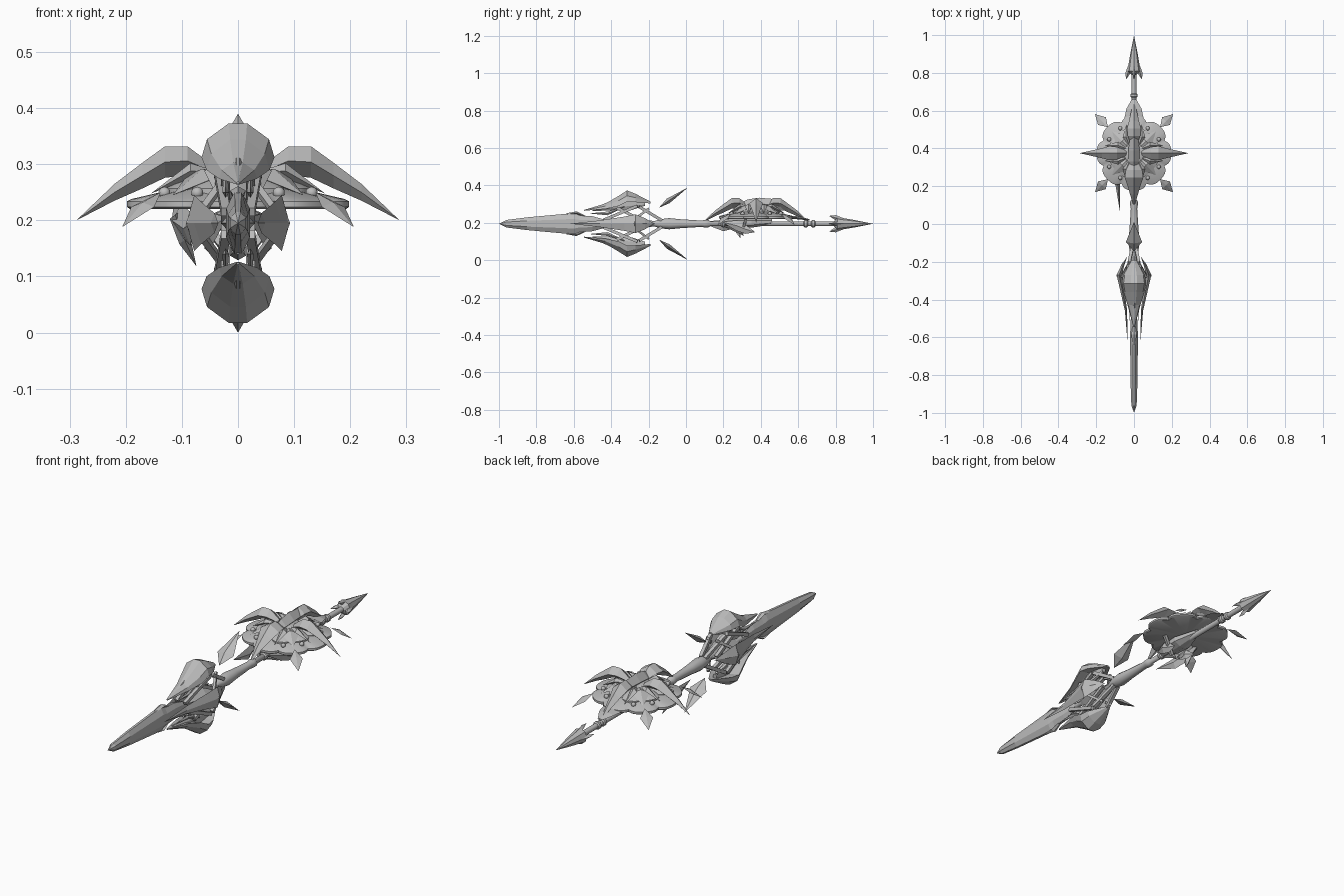
import bpy, bmesh, math
from mathutils import Vector, Matrix

if "Cube" in bpy.data.objects:
    bpy.data.objects.remove(bpy.data.objects["Cube"])

A = 0.195            # height of the spear axis
C = Vector((0, 0.375, 0))   # shield centre

steel = bpy.data.materials.new("grey_steel")
steel.diffuse_color = (0.5, 0.5, 0.5, 1)
steel.use_nodes = True
steel.node_tree.nodes["Principled BSDF"].inputs["Base Color"].default_value = steel.diffuse_color

DIAMOND = [(1, 0), (0, 1), (-1, 0), (0, -1)]
HEX = [(1, .45), (0.3, 1), (-0.3, 1), (-1, .45), (-1, -.45), (-0.3, -1), (0.3, -1), (1, -.45)]
SHELL = [(1, -.6), (.85, .25), (.25, 1), (-.25, 1), (-.85, .25), (-1, -.6), (-.3, -.35), (.3, -.35)]


def finish(name, bm, smooth=False):
    bmesh.ops.remove_doubles(bm, verts=bm.verts, dist=1e-5)
    bmesh.ops.recalc_face_normals(bm, faces=bm.faces)
    me = bpy.data.meshes.new(name)
    bm.to_mesh(me)
    bm.free()
    me.materials.append(steel)
    ob = bpy.data.objects.new(name, me)
    bpy.context.collection.objects.link(ob)
    if smooth:
        bpy.ops.object.select_all(action='DESELECT')
        ob.select_set(True)
        bpy.context.view_layer.objects.active = ob
        bpy.ops.object.shade_smooth_by_angle(angle=math.radians(35))
    return ob


def skin(bm, rings):
    """Join rings of points into a closed tube."""
    vr = [[bm.verts.new(p) for p in r] for r in rings]
    n = len(vr[0])
    for a, b in zip(vr, vr[1:]):
        for i in range(n):
            bm.faces.new((a[i], a[(i + 1) % n], b[(i + 1) % n], b[i]))
    bm.faces.new(vr[0])
    bm.faces.new(vr[-1])


def loft(name, stations, side=(1, 0, 0), up=(0, 0, 1), sect=DIAMOND, mat=None, smooth=False):
    """Stations are (x, y, z, half width, half height)."""
    s, u = Vector(side), Vector(up)
    m = mat or Matrix()
    bm = bmesh.new()
    skin(bm, [[m @ (Vector((x, y, z)) + s * (w * a) + u * (h * b)) for a, b in sect]
              for x, y, z, w, h in stations])
    return finish(name, bm, smooth)


def turned(name, prof, n=12, smooth=True):
    """Profile of (y, radius) turned about the spear axis."""
    ring = [(math.cos(2 * math.pi * i / n), math.sin(2 * math.pi * i / n)) for i in range(n)]
    return loft(name, [(0, y, A, r, r) for y, r in prof], sect=ring, smooth=smooth)


def bar(name, p, q, t=0.008):
    p, q = Vector(p), Vector(q)
    d = (q - p).normalized()
    s = d.cross(Vector((1, 0, 0))).normalized()
    sq = [(1, 1), (-1, 1), (-1, -1), (1, -1)]
    return loft(name, [(*p, t, t), (*q, t, t)], side=s, up=d.cross(s), sect=sq)


def spin(deg):
    return Matrix.Translation(C) @ Matrix.Rotation(math.radians(deg), 4, 'Z')


# Shaft, collars and rear point
turned("shaft", [(-.45, .012), (-.17, .014), (-.14, .024), (-.09, .03), (-.03, .024),
                 (.08, .017), (.1, .02), (.12, .02), (.13, .013), (.8, .013)])
for i, y in enumerate((.2, .64, .68)):
    turned(f"collar_{i}", [(y - .012, .014), (y - .006, .019), (y + .006, .019), (y + .012, .014)])
turned("rear_point", [(.79, .012), (.81, .036), (.84, .03), (.9, .02), (1.0, 0)], 8, False)
for k in range(4):
    a = k * math.pi / 2
    dx, dz = math.cos(a), math.sin(a)
    loft("rear_barb", [(dx * .042, .765, A + dz * .042, 0, 0), (dx * .032, .80, A + dz * .032, .01, .014),
                       (dx * .015, .88, A + dz * .015, 0, 0)],
         side=(-dz, 0, dx), up=(dx, 0, dz))

# Main blade with stepped heel and core
loft("blade", [(0, -1.0, A, 0, 0), (0, -.96, A, .014, .02), (0, -.85, A, .018, .034),
               (0, -.6, A, .021, .057), (0, -.57, A, .02, .045), (0, -.5, A, .017, .04),
               (0, -.42, A, .012, .018)], sect=HEX)
for s in (-1, 1):
    loft("blade_heel", [(0, -.64, A + s * .05, .008, .006), (0, -.585, A + s * .058, .014, .008),
                        (0, -.53, A + s * .035, .006, .004)])
loft("guard_core", [(0, -.45, A, 0, 0), (0, -.36, A, .02, .02), (0, -.28, A, .03, .034),
                    (0, -.2, A, .018, .018), (0, -.13, A, .01, .01)])

for s in (-1, 1):
    # Large upper and lower guard shells
    loft("guard_shell", [(0, -.545, A + s * .071, .003, .003), (0, -.43, A + s * .09, .034, .018),
                         (0, -.36, A + s * .115, .056, .034), (0, -.315, A + s * .14, .065, .038),
                         (0, -.27, A + s * .132, .058, .028), (0, -.19, A + s * .112, .012, .006)],
         up=(0, 0, s), sect=SHELL)
    loft("shell_ridge", [(0, -.5, A + s * .075, .008, .006), (0, -.36, A + s * .105, .012, .035),
                         (0, -.3, A + s * .115, .013, .045), (0, -.22, A + s * .108, .01, .012)], sect=HEX)
    # Floating shards behind the guard
    loft("floating_shard", [(0, -.145, A + s * .085, 0, 0), (0, -.095, A + s * .122, .043, .014),
                            (0, .012, A + s * .195, 0, 0)], up=(0, -.57, s * .82))
    # Side wings with long forward spikes
    loft("side_wing", [(s * .035, -.62, A, 0, 0), (s * .042, -.46, A, .006, .018),
                       (s * .066, -.33, A, .012, .038), (s * .078, -.27, A, .014, .05),
                       (s * .06, -.22, A, .008, .03), (s * .035, -.17, A, 0, 0)])
    loft("wing_tip", [(s * .05, -.33, A, .01, .012), (s * .085, -.275, A, .008, .02), (s * .06, -.2, A, 0, 0)])
    # Crossing lattice struts
    for x in (-.022, .022):
        bar("lattice_strut", (x, -.44, A + s * .02), (x * 1.6, -.26, A + s * .095))
        bar("lattice_strut", (x * 1.6, -.25, A + s * .09), (x * .5, -.13, A + s * .018))
        bar("lattice_strut", (x, -.37, A + s * .085), (x, -.2, A + s * .0))
        bar("lattice_strut", (x * 3, -.28, A + s * .02), (x, -.2, A + s * .08), .006)
        loft("strut_spike", [(x, -.52, A + s * .055, 0, 0), (x, -.42, A + s * .055, .006, .01),
                             (x, -.33, A + s * .09, .003, .003)])


# Shield: scalloped dish with flat underside and a second raised layer
def dish(name, rad, rings, lobes, depth, phase=0, n=96):
    bm = bmesh.new()
    out = []
    for f, z in rings:
        ring = []
        for i in range(n):
            t = 2 * math.pi * i / n
            k = 1 - depth * (1 - abs(math.sin(lobes * t / 2 + phase))) ** 2
            ring.append(C + Vector((math.cos(t) * rad * f * k, math.sin(t) * rad * f * k, z)))
        out.append(ring)
    skin(bm, out)
    return finish(name, bm, True)


dish("shield_dish", .198, [(.02, .222), (.97, .22), (1, .224), (1, .234), (.96, .238), (.7, .25), (.35, .268), (.02, .275)],
     8, .12, math.pi / 2)
dish("shield_layer", .135, [(.02, .24), (1, .24), (1, .257), (.9, .264), (.4, .288), (.02, .295)], 8, .15)

# Four great spikes and their shoulder plates
for k in range(4):
    w = 1.45 if k == 3 else 1.1
    loft("shield_spike", [(.04, 0, .285, .012 * w, .01), (.09, 0, .306, .03 * w, .026),
                          (.13, 0, .304, .034 * w, .028), (.17, 0, .28, .024 * w, .023),
                          (.22, 0, .25, .014 * w, .015), (.288, 0, .2, 0, 0)],
         side=(0, 1, 0), mat=spin(90 * k))
    for s in (-1, 1):
        loft("shoulder_plate", [(.03, s * .02, .285, 0, 0), (.085, s * .042, .288, .018, .014),
                                (.155, s * .04, .248, 0, 0)], side=(0, 1, 0), mat=spin(90 * k))
    # Diagonal petals, detached kites and studs
    m = spin(45 + 90 * k)
    loft("diagonal_petal", [(.02, 0, .283, 0, 0), (.09, 0, .278, .04, .014), (.165, 0, .245, 0, 0)],
         side=(0, 1, 0), mat=m)
    loft("outer_kite", [(.195, 0, .25, 0, 0), (.24, 0, .224, .029, .008), (.292, 0, .188, 0, 0)],
         side=(0, 1, 0), mat=m)
    for a in (-16, 16):
        bm = bmesh.new()
        p = spin(45 + 90 * k + a) @ Vector((.15, 0, .249))
        bmesh.ops.create_icosphere(bm, subdivisions=2, radius=.011, matrix=Matrix.Translation(p))
        finish("shield_stud", bm, True)

# Raised central crest
loft("centre_crest", [(0, .24, .28, 0, 0), (0, .33, .295, .028, .03), (0, .39, .3, .03, .034),
                      (0, .46, .298, .022, .03), (0, .58, .265, 0, 0)])
loft("rear_flange", [(0, .54, .23, .055, .008), (0, .61, .226, .04, .008), (0, .66, .215, .012, .004)])

# Grip block and fins beneath the shield
loft("grip_block", [(0, .2, .2, .012, .014), (0, .27, .2, .04, .026), (0, .35, .2, .045, .026),
                    (0, .46, .205, .012, .014)], sect=HEX)
for s in (-1, 1):
    loft("under_fin", [(s * .02, .19, .205, 0, 0), (s * .045, .27, .185, .01, .028),
                       (s * .05, .32, .165, .008, .024), (s * .06, .37, .15, 0, 0)])
    bar("grip_brace", (s * .02, .3, .145), (s * .08, .32, .222), .007)
loft("under_spike", [(0, .2, .18, 0, 0), (0, .28, .165, .018, .02), (0, .31, .13, 0, 0)])
# Hanging side blade
loft("hanging_blade", [(-.105, .33, .225, .01, .006), (-.1, .26, .2, .018, .03), (-.085, .2, .185, .012, .03),
                       (-.075, .07, .205, 0, 0)])
loft("hanging_blade_tip", [(-.112, .27, .21, .012, .03), (-.095, .275, .165, .012, .02), (-.074, .29, .118, 0, 0)],
     side=(.8, 0, .6), up=(0, 1, 0))
